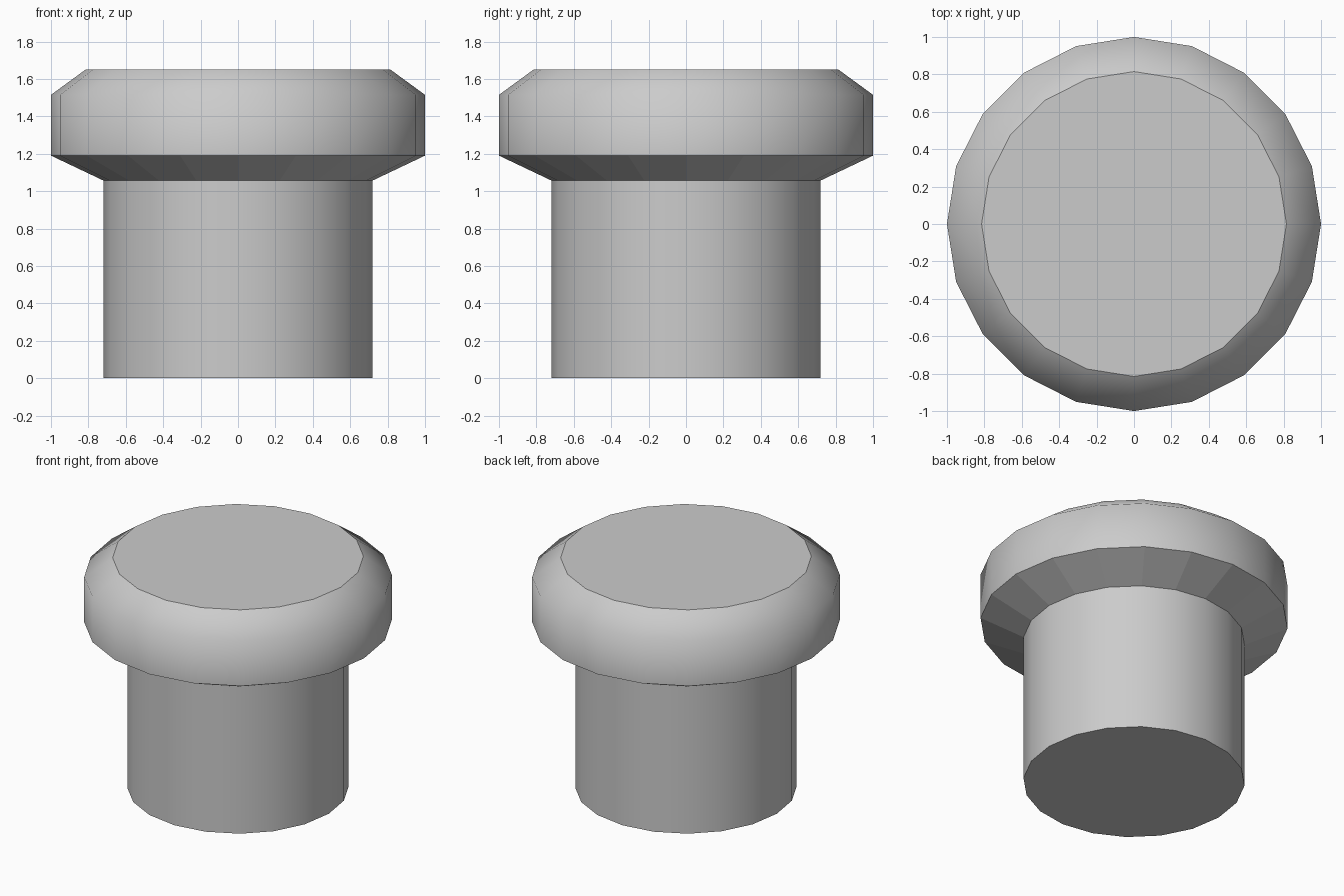
import bpy, bmesh, math

if "Cube" in bpy.data.objects:
    bpy.data.objects.remove(bpy.data.objects["Cube"])

SIDES = 20
# Profile of the knob: (radius, height) from bottom to top
PROFILE = [(0.72, 0.0), (0.72, 1.057), (1.0, 1.19), (1.0, 1.515), (0.815, 1.65)]
FLAT_BANDS = {1}  # faceted underside of the head

bm = bmesh.new()
rings = []
for r, z in PROFILE:
    rings.append([bm.verts.new((r * math.cos(2 * math.pi * i / SIDES),
                                r * math.sin(2 * math.pi * i / SIDES), z))
                  for i in range(SIDES)])

# Side bands of the stem and head
for b, (low, high) in enumerate(zip(rings, rings[1:])):
    for i in range(SIDES):
        j = (i + 1) % SIDES
        face = bm.faces.new((low[i], low[j], high[j], high[i]))
        face.smooth = b not in FLAT_BANDS

# Bottom and top caps
bm.faces.new(rings[0][::-1])
bm.faces.new(rings[-1])

# Sharp edges between bands
for e in bm.edges:
    if e.calc_face_angle(0) > math.radians(22):
        e.smooth = False

mesh = bpy.data.meshes.new("knob")
bm.to_mesh(mesh)
bm.free()
knob = bpy.data.objects.new("knob", mesh)
bpy.context.collection.objects.link(knob)
